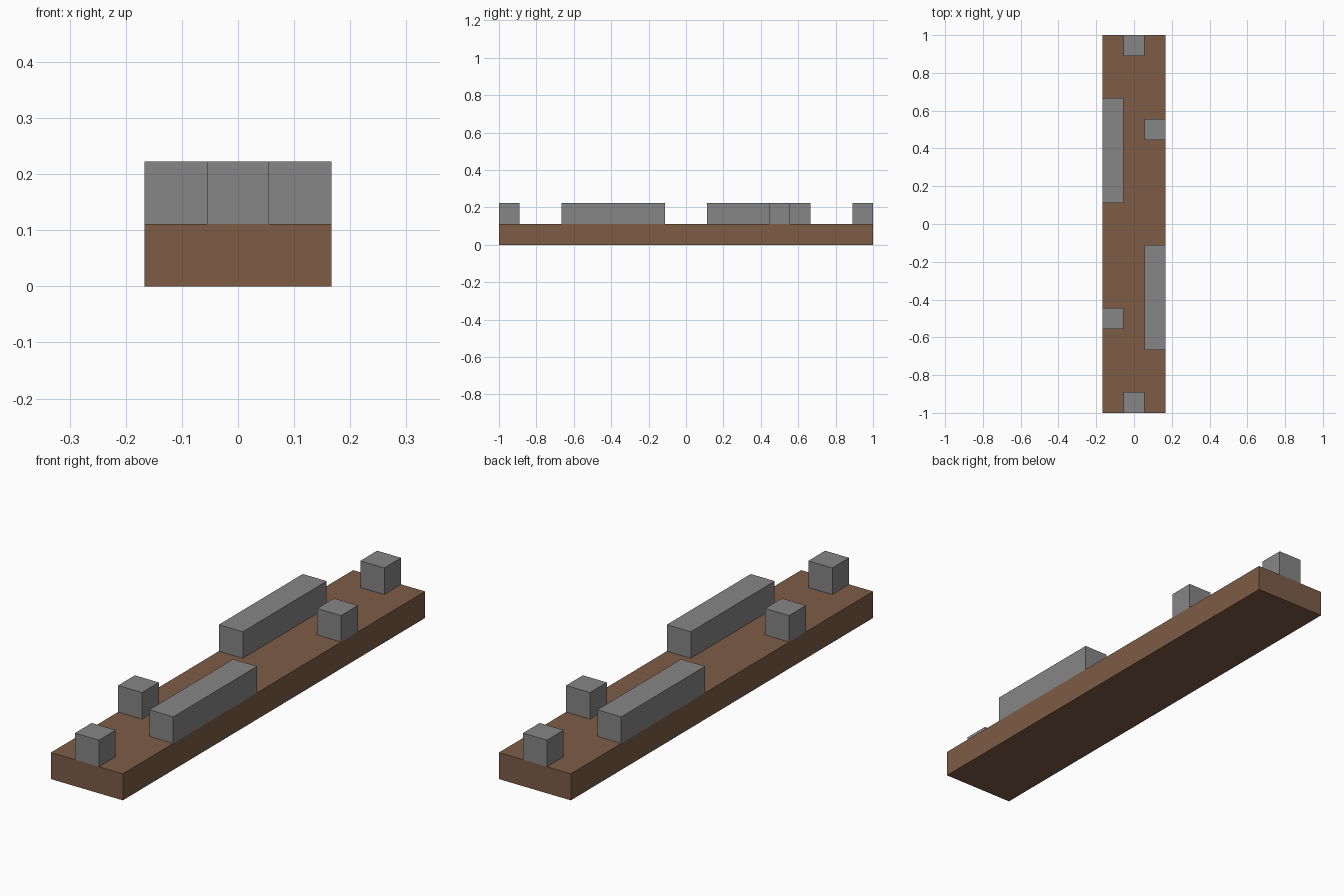
import bpy

cube = bpy.data.objects.get("Cube")
if cube:
    bpy.data.objects.remove(cube, do_unlink=True)

U = 1 / 9  # grid cell: the board is 3 cells wide, 18 long and 1 thick


def material(name, rgb):
    mat = bpy.data.materials.new(name)
    mat.use_nodes = True
    colour = (*rgb, 1)
    mat.diffuse_color = colour
    mat.node_tree.nodes["Principled BSDF"].inputs["Base Color"].default_value = colour
    return mat


def box(name, centre, size, mat):
    """Box with centre and size given in grid cells."""
    bpy.ops.mesh.primitive_cube_add(size=1, location=[c * U for c in centre])
    obj = bpy.context.object
    obj.name = obj.data.name = name
    obj.scale = [s * U for s in size]
    bpy.ops.object.transform_apply(location=False, rotation=False, scale=True)
    obj.data.materials.append(mat)
    return obj


brown = material("brown_wood", (0.205, 0.107, 0.061))
grey = material("grey_stone", (0.238, 0.238, 0.238))

# Flat base board
box("base_board", (0, 0, 0.5), (3, 18, 1), brown)

# Raised blocks, repeated with a half turn about the centre
for side, turn in (("front", 1), ("back", -1)):
    box(side + "_end_block", (0, -8.5 * turn, 1.5), (1, 1, 1), grey)
    box(side + "_small_block", (-turn, -4.5 * turn, 1.5), (1, 1, 1), grey)
    box(side + "_long_block", (turn, -3.5 * turn, 1.5), (1, 5, 1), grey)
